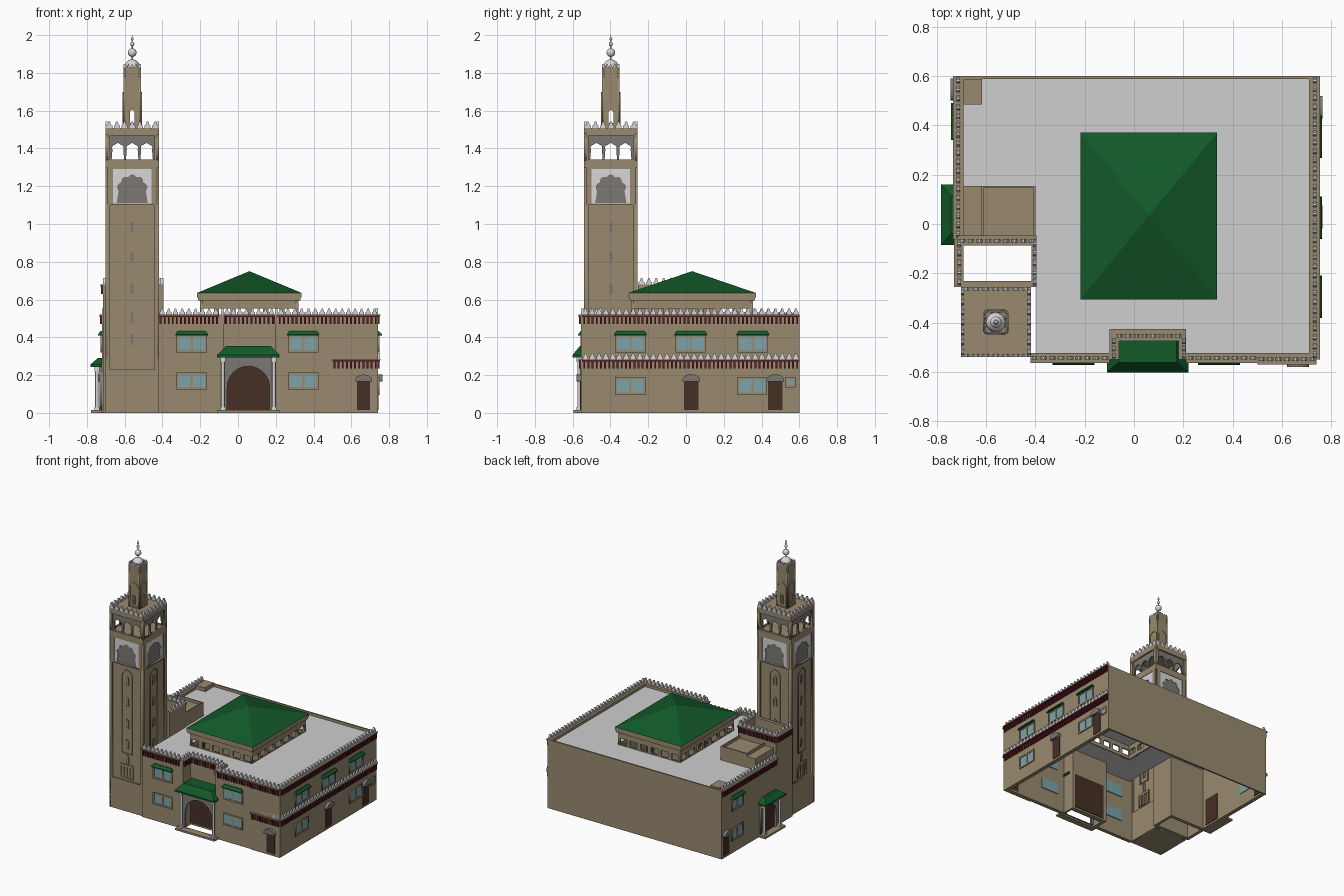
import bpy, bmesh
from math import sin, cos, pi, radians
from mathutils import Matrix, Vector

cube = bpy.data.objects.get("Cube")
if cube:
    bpy.data.objects.remove(cube)


def material(name, r, g, b):
    m = bpy.data.materials.new(name)
    m.use_nodes = True
    m.diffuse_color = (r, g, b, 1)
    m.node_tree.nodes["Principled BSDF"].inputs["Base Color"].default_value = (r, g, b, 1)
    return m


TAN = material("sandy wall", .32, .255, .16)
ROOF = material("pale grey roof", .62, .62, .62)
GREEN = material("green tile", .006, .1, .022)
GLASS = material("teal glass", .2, .37, .4)
BROWN = material("brown door", .06, .028, .019)
MAROON = material("maroon corbel", .11, .012, .018)
WHITE = material("white plaster", .68, .68, .7)
STONE = material("grey stone", .2, .19, .175)


def add(name, mesh, mat, matrix=Matrix()):
    mesh.name = name
    mesh.materials.clear()
    mesh.materials.append(mat)
    ob = bpy.data.objects.new(name, mesh)
    ob.matrix_world = matrix
    bpy.context.collection.objects.link(ob)
    return ob


def finish(name, bm, mat, matrix=Matrix()):
    mesh = bpy.data.meshes.new(name)
    bmesh.ops.recalc_face_normals(bm, faces=bm.faces)
    bm.to_mesh(mesh)
    bm.free()
    return add(name, mesh, mat, matrix)


def prism(bm, lo, hi, taper=(0, 0, 0, 0)):
    """Box whose top is inset by taper = x low, x high, y low, y high."""
    a, b, c, d = taper
    low = [(lo[0], lo[1]), (hi[0], lo[1]), (hi[0], hi[1]), (lo[0], hi[1])]
    top = [(lo[0] + a, lo[1] + c), (hi[0] - b, lo[1] + c), (hi[0] - b, hi[1] - d), (lo[0] + a, hi[1] - d)]
    p = [bm.verts.new((x, y, lo[2])) for x, y in low]
    q = [bm.verts.new((x, y, hi[2])) for x, y in top]
    bm.faces.new(p[::-1])
    bm.faces.new(q)
    for i in range(4):
        j = (i + 1) % 4
        bm.faces.new((p[i], p[j], q[j], q[i]))


def box(name, x0, x1, y0, y1, z0, z1, mat=TAN, matrix=Matrix(), taper=(0, 0, 0, 0)):
    bm = bmesh.new()
    prism(bm, (x0, y0, z0), (x1, y1, z1), taper)
    return finish(name, bm, mat, matrix)


def face(x, y, deg):
    """Wall frame: local x runs along the wall, local -y points outward."""
    return Matrix.Translation((x, y, 0)) @ Matrix.Rotation(radians(deg), 4, 'Z')


def rect(u0, u1, v0, v1):
    return [(u0, v0), (u1, v0), (u1, v1), (u0, v1)]


def arch(u, v0, spring, r, rise=1, lobes=0, n=24):
    pts = [(u - r, v0), (u + r, v0)]
    for i in range(n + 1):
        t = pi * i / n
        k = r * (1 - .13 * (1 - abs(sin(lobes * t)))) if lobes else r
        pts.append((u + k * cos(t), spring + k * sin(t) * rise))
    return pts


def panel(name, frame, outer, holes, w, depth, mat):
    """Flat plate with openings, from w outward by depth."""
    cu = bpy.data.curves.new(name, 'CURVE')
    cu.dimensions, cu.fill_mode, cu.extrude = '2D', 'BOTH', depth / 2
    for loop in [outer] + holes:
        s = cu.splines.new('POLY')
        s.points.add(len(loop) - 1)
        for p, (u, v) in zip(s.points, loop):
            p.co = (u, v, 0, 1)
        s.use_cyclic_u = True
    tmp = bpy.data.objects.new(name, cu)
    mesh = bpy.data.meshes.new_from_object(tmp)
    bpy.data.objects.remove(tmp)
    place = Matrix.Translation((0, -w - depth / 2, 0)) @ Matrix.Rotation(pi / 2, 4, 'X')
    return add(name, mesh, mat, frame @ place)


def merlons(frame, u0, u1, v, pitch=.036, h=.033, thick=.014):
    bm = bmesh.new()
    n = max(1, round((u1 - u0) / pitch))
    p = (u1 - u0) / n
    for i in range(n):
        u = u0 + p * (i + .5)
        prism(bm, (u - p * .4, 0, v), (u + p * .4, thick, v + h * .4))
        prism(bm, (u - p * .28, 0, v + h * .4), (u + p * .28, thick, v + h), (p * .18, p * .18, 0, 0))
    finish("merlons", bm, WHITE, frame)


def frieze(frame, u0, u1, v, inset=0.0):
    merlons(frame @ Matrix.Translation((0, inset, 0)), u0, u1, v)
    bm = bmesh.new()
    prism(bm, (u0, -.012, v - .012), (u1, 0, v - .004))
    n = max(1, round((u1 - u0) / .022))
    for i in range(n):
        u = u0 + (u1 - u0) * (i + .5) / n
        prism(bm, (u - .005, -.010, v - .05), (u + .005, 0, v - .012))
    finish("corbels", bm, MAROON, frame)
    box("cornice_ledge", u0, u1, -.014, 0, v - .004, v, TAN, frame)


def window(frame, u0, u1, v0, v1, awning=False, panes=2):
    step = (u1 - u0) / panes
    holes = [rect(u0 + step * i + .006, u0 + step * (i + 1) - .006, v0 + .007, v1 - .007) for i in range(panes)]
    panel("window_frame", frame, rect(u0 - .005, u1 + .005, v0 - .005, v1 + .005), holes, -.002, .010, TAN)
    box("window_glass", u0, u1, -.004, .035, v0, v1, GLASS, frame)
    if awning:
        box("window_awning", u0 - .01, u1 + .01, -.022, 0, v1, v1 + .006, GREEN, frame)
        box("window_awning_slope", u0 - .01, u1 + .01, -.022, 0, v1 + .006, v1 + .024, GREEN, frame,
            (.012, .012, .016, 0))


def door(frame, u0, u1):
    c, r = (u0 + u1) / 2, (u1 - u0) / 2
    box("side_door", u0, u1, -.004, .035, .015, .168, BROWN, frame)
    panel("door_hood", frame, arch(c, .165, .176, r + .009, .6), [], -.002, .026, STONE)


def porch(frame, u0, u1, w, spring, r, top, rise):
    """Arched screen with side columns, step and tiled canopy."""
    c = (u0 + u1) / 2
    panel("porch_arch", frame, rect(u0 + .02, u1 - .02, .012, top), [arch(c, .014, spring, r)], w - .012, .012, STONE)
    box("porch_step", u0, u1, -w - .045, 0, 0, .014, TAN, frame)
    for u in (u0 + .03, u1 - .03):
        bm = bmesh.new()
        bmesh.ops.create_cone(bm, cap_ends=True, segments=16, radius1=.009, radius2=.009, depth=top - .014,
                              matrix=Matrix.Translation((u, -w - .015, (top + .014) / 2)))
        prism(bm, (u - .013, -w - .028, .014), (u + .013, -w - .002, .03))
        prism(bm, (u - .013, -w - .028, top - .03), (u + .013, -w - .002, top))
        finish("porch_column", bm, WHITE, frame)
    back = .09 if w < .01 else 0
    box("canopy_edge", u0, u1, -w - .05, back, top - .006, top + .006, GREEN, frame)
    box("canopy", u0, u1, -w - .05, back, top + .006, top + rise, GREEN, frame, (.047, .047, .04, 0))


FRONT, RIGHT, LEFT = face(0, -.55, 0), face(.74, 0, 90), face(-.72, 0, -90)

# Outer walls, open underneath
H = .52
box("back_wall", -.72, .74, .588, .6, 0, H)
box("right_wall", .71, .74, -.55, .6, 0, H)
box("left_wall", -.72, -.69, -.06, .6, 0, H)
box("front_wall_left", -.42, -.1, -.55, -.522, 0, H)
box("front_wall_right", .21, .74, -.55, -.522, 0, H)
box("front_corner_bay", .5, .74, -.556, -.55, 0, H)
box("recess_back", -.1, .21, -.46, -.425, 0, H)
box("recess_left", -.1, -.075, -.55, -.425, 0, H)
box("recess_right", .195, .21, -.55, -.425, 0, H)

# Flat roof around the pavilion opening
for x0, x1, y0, y1 in [(-.69, -.2, -.06, .588), (-.396, -.2, -.522, -.06), (.32, .71, -.522, .588),
                       (-.2, .32, .355, .588), (-.2, .32, -.425, -.29), (-.2, -.1, -.522, -.425),
                       (.21, .32, -.522, -.425)]:
    box("flat_roof", x0, x1, y0, y1, .48, .5, ROOF)
box("roof_corner_block", -.69, -.615, .485, .588, .5, .53)

# Stair housing on the roof, with a sunken top
box("stair_housing", -.69, -.4, -.06, .155, .5, .585)
box("stair_parapet", -.62, -.4, .145, .155, .585, .605)
box("stair_parapet", -.41, -.4, -.06, .145, .585, .605)
box("stair_parapet", -.62, -.61, -.06, .145, .585, .605)

# Open light court behind the tower
for x0, x1, y0, y1 in [(-.715, -.69, -.255, -.06), (-.415, -.395, -.255, -.06),
                       (-.69, -.415, -.088, -.06), (-.69, -.415, -.255, -.232)]:
    box("court_wall", x0, x1, y0, y1, 0, .68)
frieze(face(-.715, 0, -90), .06, .255, .68)
frieze(face(0, -.06, 180), .395, .715, .68)
merlons(face(-.395, 0, 90), -.255, -.06, .68)

# Corbelled friezes
frieze(FRONT, -.42, -.1, H)
frieze(FRONT, .21, .5, H)
frieze(face(0, -.46, 0), -.075, .195, H)
frieze(face(-.075, 0, 90), -.55, -.46, H)
frieze(face(.195, 0, -90), .46, .55, H)
for level in (H, .285):
    frieze(face(0, -.556, 0), .5, .74, level)
    frieze(RIGHT, -.55, .6, level, 0 if level == H else -.012)
frieze(LEFT, -.6, .06, H)

# Windows and doors
for u in (-.32, .27):
    window(FRONT, u, u + .15, .325, .41, True)
    window(FRONT, u, u + .15, .13, .21)
for u in (-.37, -.05, .278):
    window(RIGHT, u, u + .152, .325, .41, True)
window(RIGHT, -.37, -.22, .1, .185)
window(RIGHT, .278, .425, .1, .185)
window(RIGHT, .53, .575, .14, .185, panes=1)
window(LEFT, -.48, -.35, .325, .41, True)
window(LEFT, -.48, -.35, .1, .185)
door(face(0, -.556, 0), .63, .7)
door(RIGHT, -.01, .065)
door(RIGHT, .435, .51)
door(LEFT, -.58, -.51)

# Entrances
box("main_door", -.072, .192, -.466, -.42, .014, .28, BROWN)
porch(FRONT, -.11, .22, .001, .135, .112, .3, .055)
box("left_door", -.1, .03, -.003, .035, .014, .22, BROWN, LEFT)
porch(LEFT, -.16, .085, .012, .13, .072, .25, .04)

# Roof pavilion
CX, CY, HX, HY = .06, .0325, .26, .3225
for deg, half, other, n in [(0, HX, HY, 6), (90, HY, HX, 7), (180, HX, HY, 6), (270, HY, HX, 7)]:
    f, p = face(CX, CY, deg), 2 * half / n
    slots = [rect(-half + p * i + .014, -half + p * (i + 1) - .014, .508, .552) for i in range(n)]
    panel("pavilion_wall", f, rect(-half, half, .48, .597), slots, other - .012, .012, TAN)
box("pavilion_ceiling", -.19, .31, -.28, .345, .585, .596, ROOF)
box("pavilion_fascia", -.212, .332, -.3, .365, .595, .61)
box("pavilion_eave", -.217, .337, -.305, .37, .61, .635)
box("pavilion_roof", -.217, .337, -.305, .37, .635, .75, GREEN, taper=(.2765, .2765, .337, .337))

# Tower
TX, TY, R = -.56, -.398, .142
box("tower_core", TX - .13, TX + .13, TY - .13, TY + .13, 0, 1.32)
box("belfry_floor", TX - R, TX + R, TY - R, TY + R, 1.3, 1.34)
box("tower_top", TX - R, TX + R, TY - R, TY + R, 1.475, 1.507)
for deg in (0, 90, 180, 270):
    f = face(TX, TY, deg)
    panel("tower_face", f, rect(-R, R, 0, 1.3), [rect(-.117, .117, .23, 1.1), rect(-.102, .102, 1.108, 1.292)],
          .13, R - .13, TAN)
    # Lobed blind arch
    panel("arch_backing", f, rect(-.1, .1, 1.11, 1.29), [], .129, .003, STONE)
    panel("lobed_arch", f, rect(-.102, .102, 1.107, 1.293), [arch(0, 1.11, 1.175, .083, 1.05, 5, 50)],
          .131, .007, WHITE)
    # Tall niche, slits and grille
    panel("tall_niche", f, arch(0, .43, 1.02, .046), [arch(0, .436, 1.02, .038)], .129, .008, TAN)
    for v in (.355, .47, .625, .79, .95):
        panel("slit_frame", f, arch(0, v, v + .055, .014), [arch(0, v + .005, v + .055, .008)], .129, .006, TAN)
        panel("slit", f, arch(0, v + .004, v + .055, .009), [], .129, .002, STONE)
    panel("grille", f, rect(-.054, .054, .245, .35),
          [arch(-.039 + .026 * i, .249, .325, .0095, n=12) for i in range(4)], .129, .008, TAN)
    # Open belfry arcade
    panel("belfry_frame", f, rect(-R, R, 1.335, 1.48), [rect(-.117, .117, 1.341, 1.468)], R - .014, .014, TAN)
    panel("belfry_arcade", f, rect(-.12, .12, 1.338, 1.472),
          [arch(.076 * i, 1.342, 1.395, .033, 1, 3) for i in (-1, 0, 1)], R - .022, .01, STONE)
    merlons(f @ Matrix.Translation((0, -R, 0)), -R, R, 1.507, .04, .035)
    # Lantern
    panel("lantern_wall", f, rect(-.047, .047, 1.5, 1.82), [arch(0, 1.535, 1.59, .013)], .037, .01, TAN)
    panel("lantern_niche", f, arch(0, 1.515, 1.66, .038), [arch(0, 1.519, 1.66, .032)], .046, .005, TAN)
    merlons(f @ Matrix.Translation((0, -.047, 0)), -.047, .047, 1.83, .019, .016, .008)
box("lantern_top", TX - .047, TX + .047, TY - .047, TY + .047, 1.81, 1.83)


# Dome and finial
def ball(name, z, r, squash=1):
    bm = bmesh.new()
    bmesh.ops.create_uvsphere(bm, u_segments=20, v_segments=12, radius=r)
    for p in bm.faces:
        p.smooth = True
    finish(name, bm, WHITE, Matrix.Translation((TX, TY, z)) @ Matrix.Diagonal((1, 1, squash, 1)))


ball("dome", 1.83, .04, 1.05)
for z, r in [(1.907, .023), (1.953, .011), (1.98, .008)]:
    ball("finial_ball", z, r)
bm = bmesh.new()
bmesh.ops.create_cone(bm, cap_ends=True, segments=10, radius1=.005, radius2=.002, depth=.14,
                      matrix=Matrix.Translation((TX, TY, 1.93)))
finish("finial_rod", bm, WHITE)
